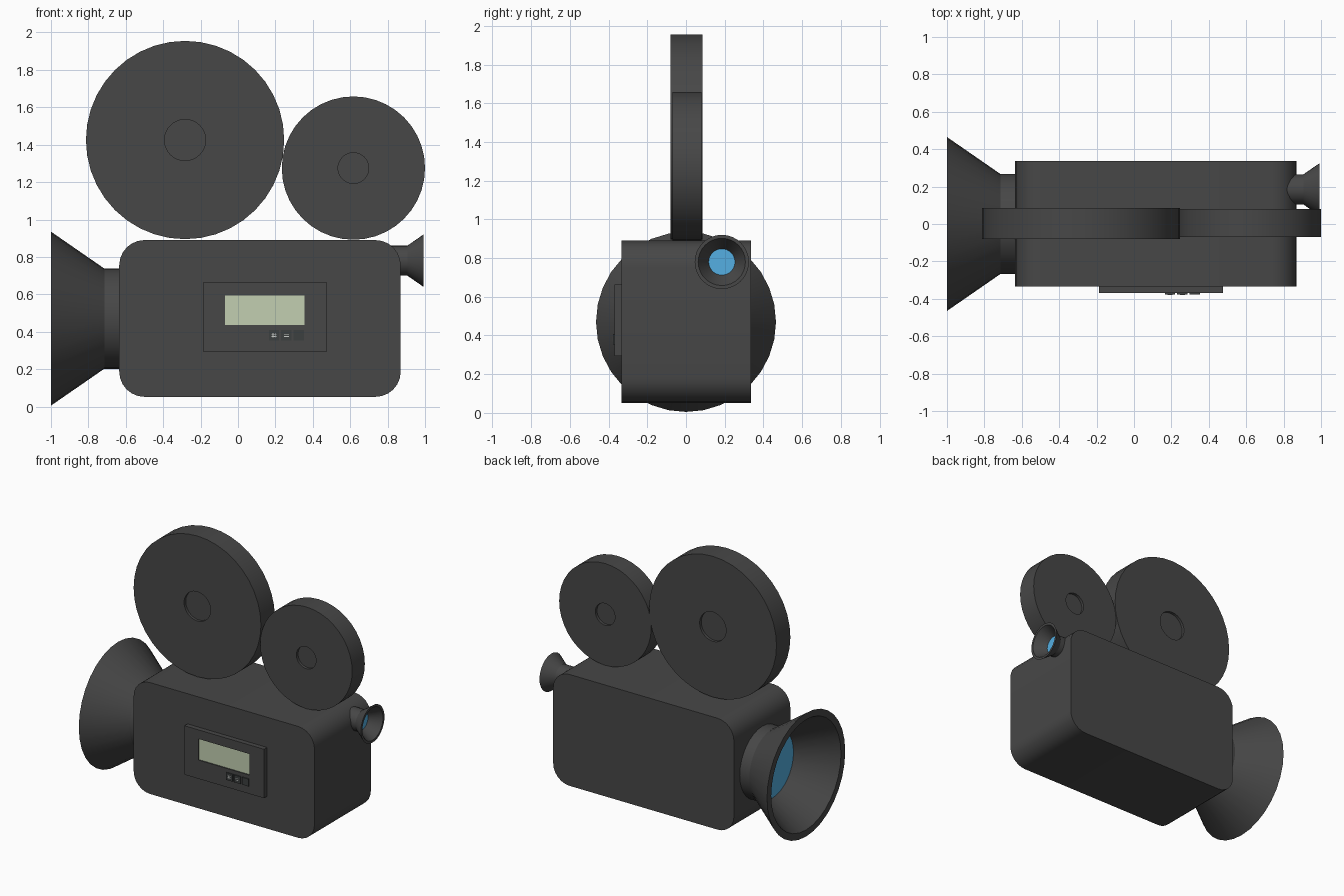
import bpy, bmesh, math

cube = bpy.data.objects.get("Cube")
if cube:
    bpy.data.objects.remove(cube, do_unlink=True)


def material(name, rgb):
    m = bpy.data.materials.new(name)
    m.use_nodes = True
    m.diffuse_color = (*rgb, 1)
    m.node_tree.nodes["Principled BSDF"].inputs["Base Color"].default_value = (*rgb, 1)
    return m


CHARCOAL = material("charcoal", (0.063, 0.063, 0.063))
BUTTON = material("button grey", (0.045, 0.05, 0.05))
SCREEN = material("pale green screen", (0.54, 0.62, 0.44))
GLASS = material("blue glass", (0.09, 0.43, 0.76))
PRINT = material("light print", (0.6, 0.62, 0.6))


def loft(name, rings, mat, end_mat=None, smooth=True):
    """Skin a row of equal-length rings, cap both ends; the last cap may differ in colour."""
    bm = bmesh.new()
    loops = [[bm.verts.new(p) for p in ring] for ring in rings]
    for a, b in zip(loops, loops[1:]):
        n = len(a)
        for i in range(n):
            j = (i + 1) % n
            bm.faces.new((a[i], a[j], b[j], b[i]))
    bm.faces.new(loops[0])
    last = bm.faces.new(loops[-1])
    if end_mat:
        last.material_index = 1
    bmesh.ops.recalc_face_normals(bm, faces=bm.faces)
    mesh = bpy.data.meshes.new(name)
    bm.to_mesh(mesh)
    bm.free()
    for m in (mat, end_mat):
        if m:
            mesh.materials.append(m)
    obj = bpy.data.objects.new(name, mesh)
    bpy.context.collection.objects.link(obj)
    if smooth:
        bpy.ops.object.select_all(action="DESELECT")
        obj.select_set(True)
        bpy.context.view_layer.objects.active = obj
        bpy.ops.object.shade_smooth_by_angle(angle=math.radians(30))
    return obj


def circle(r, n=32):
    return [(r * math.cos(math.tau * i / n), r * math.sin(math.tau * i / n)) for i in range(n)]


def rect(x0, x1, z0, z1, y):
    return [(x0, y, z0), (x1, y, z0), (x1, y, z1), (x0, y, z1)]


def rounded_rect(x0, x1, z0, z1, r, y, seg=6):
    centres = [(x1 - r, z1 - r), (x0 + r, z1 - r), (x0 + r, z0 + r), (x1 - r, z0 + r)]
    return [(cx + r * math.cos(a), y, cz + r * math.sin(a))
            for q, (cx, cz) in enumerate(centres)
            for a in [math.pi / 2 * (q + k / seg) for k in range(seg + 1)]]


def plate(name, x0, x1, z0, z1, back, front, mat):
    return loft(name, [rect(x0, x1, z0, z1, y) for y in (back, front)], mat, smooth=False)


def tube_x(name, cy, cz, profile):
    """Turn an (x, radius) profile about an x axis, ending in a glass disc."""
    rings = [[(x, cy + u, cz + v) for u, v in circle(r)] for x, r in profile]
    return loft(name, rings, CHARCOAL, GLASS)


def reel(name, cx, cz, r, hub, y0, y1):
    """Film reel with a shallow round recess on both faces."""
    dent = 0.02
    profile = [(y0 + dent, hub), (y0, hub), (y0, r), (y1, r), (y1, hub), (y1 - dent, hub)]
    rings = [[(cx + u, y, cz + v) for u, v in circle(rad, 40)] for y, rad in profile]
    return loft(name, rings, CHARCOAL)


# Camera body
loft("body", [rounded_rect(-0.635, 0.87, 0.052, 0.89, 0.135, y) for y in (-0.333, 0.337)], CHARCOAL)

# Film reels
reel("large_reel", -0.283, 1.425, 0.53, 0.11, -0.08, 0.085)
reel("small_reel", 0.617, 1.275, 0.383, 0.082, -0.07, 0.08)

# Lens hood and viewfinder, both hollow with glass at the bottom
tube_x("lens_hood", 0, 0.47,
       [(-0.6, 0.268), (-0.715, 0.268), (-1.0, 0.465), (-1.0, 0.415), (-0.72, 0.25)])
tube_x("viewfinder", 0.185, 0.78,
       [(0.75, 0.08), (0.905, 0.08), (0.992, 0.14), (0.992, 0.122), (0.905, 0.068)])

# Control panel with a sunken screen
loft("control_panel", [rect(-0.187, 0.475, 0.295, 0.663, -0.32),
                       rect(-0.187, 0.475, 0.295, 0.663, -0.37),
                       rect(-0.07, 0.355, 0.436, 0.595, -0.37),
                       rect(-0.07, 0.355, 0.436, 0.595, -0.362)],
     CHARCOAL, SCREEN, smooth=False)

# Buttons
for i in range(3):
    x = 0.165 + 0.066 * i
    plate(f"button_{i + 1}", x, x + 0.055, 0.353, 0.408, -0.365, -0.378, BUTTON)

# Printed marks on the first two buttons
for k, x in enumerate((0.1925, 0.2585)):
    for s in (-1, 1):
        z = 0.381 + 0.006 * s
        plate("button_mark_bar", x - 0.013, x + 0.013, z - 0.002, z + 0.002, -0.377, -0.3795, PRINT)
        if k == 0:
            u = x + 0.006 * s
            plate("button_mark_post", u - 0.002, u + 0.002, 0.368, 0.394, -0.377, -0.379, PRINT)
